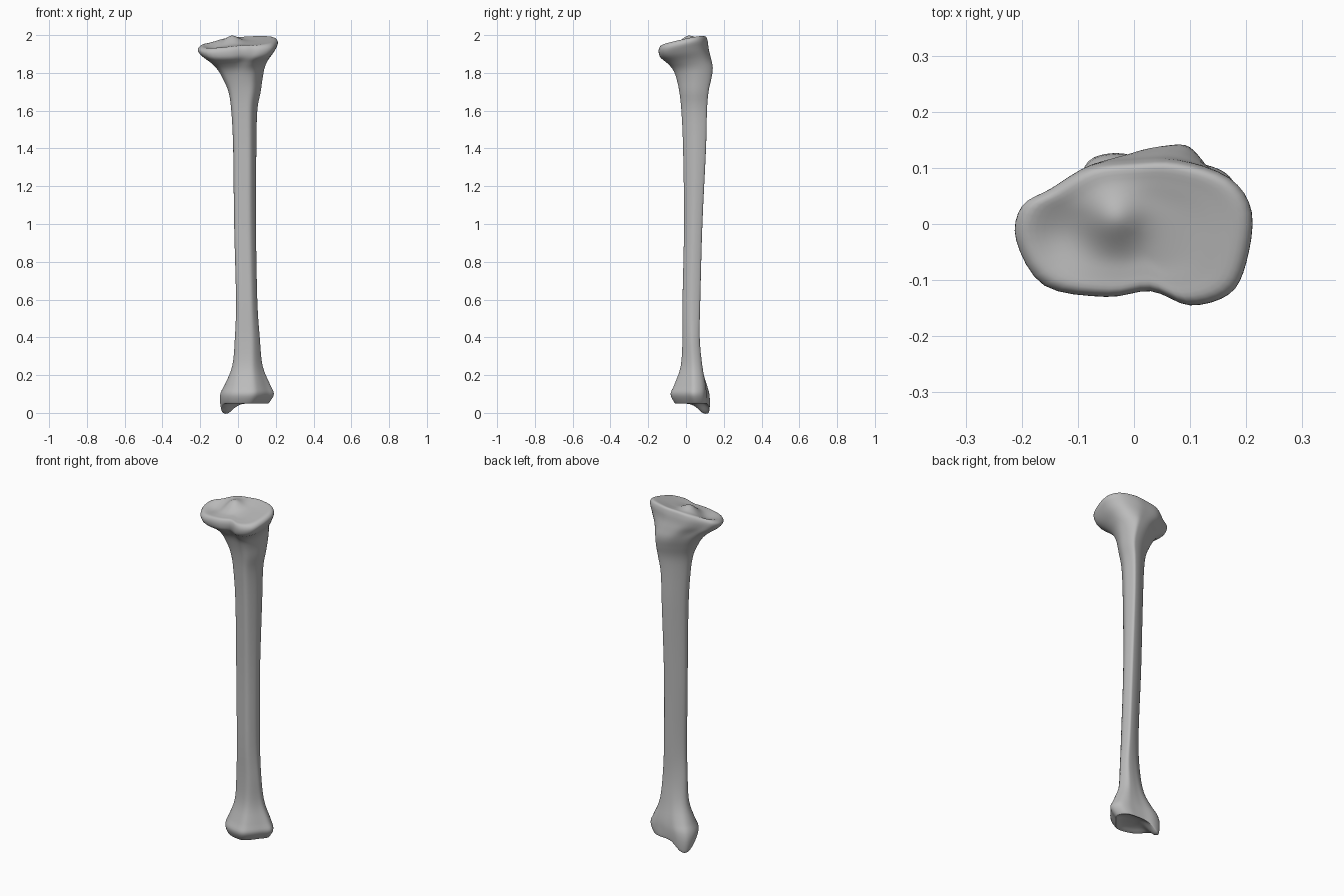
import bpy, bmesh, math
from mathutils import Vector

cube = bpy.data.objects.get("Cube")
if cube:
    bpy.data.objects.remove(cube)

# Cross-section shapes, counter-clockwise from the +x side
PLATEAU = [(.21, .02), (.17, .08), (.08, .11), (0, .11), (-.08, .1), (-.15, .06), (-.2, .03),
           (-.21, -.03), (-.16, -.11), (-.05, -.13), (.03, -.12), (.1, -.145), (.17, -.125), (.2, -.07)]
SHAFT = [(.097, .05), (.094, .08), (.085, .103), (.07, .105), (.045, .098), (.02, .085), (-.01, .06),
         (-.025, .035), (-.02, .005), (0, -.008), (.03, -.013), (.055, -.015), (.072, -.005), (.09, .025)]
ANKLE = [(.19, .04), (.17, .085), (.13, .105), (.08, .11), (.03, .115), (-.03, .125), (-.08, .11),
         (-.095, .06), (-.08, 0), (-.04, -.05), (.02, -.075), (.08, -.08), (.12, -.05), (.16, 0)]

# Height, x range, y range, end-shape weight
STATIONS = [
    (.055, -.09, .165, -.06, .125, 1), (.1, -.095, .19, -.08, .125, 1),
    (.15, -.07, .17, -.06, .115, .8), (.25, -.03, .13, -.027, .09, .45),
    (.4, -.016, .115, -.018, .073, .15), (.6, -.01, .102, -.018, .075, 0),
    (1, -.02, .095, -.01, .086, 0), (1.4, -.025, .097, -.015, .105, 0),
    (1.6, -.035, .102, -.024, .11, 0), (1.7, -.05, .12, -.035, .118, .05),
    (1.77, -.08, .13, -.05, .133, .15), (1.82, -.11, .14, -.07, .14, .35),
    (1.86, -.145, .16, -.1, .13, .7), (1.9, -.185, .19, -.135, .118, 1),
    (1.94, -.21, .21, -.145, .112, 1)]


def normalise(shape):
    """Fit a shape to the unit square."""
    lo = [min(p[i] for p in shape) for i in (0, 1)]
    hi = [max(p[i] for p in shape) for i in (0, 1)]
    return [Vector([(p[i] - lo[i]) / (hi[i] - lo[i]) for i in (0, 1)]) for p in shape]


def catmull(a, b, c, d, t):
    return .5 * (2 * b + (c - a) * t + (2 * a - 5 * b + 4 * c - d) * t * t
                 + (3 * b - a - 3 * c + d) * t ** 3)


def clamp(v):
    return max(0, min(1, v))


def bump(p, x, y, radius):
    return math.exp(-((p.x - x) ** 2 + (p.y - y) ** 2) / radius ** 2)


def shape_ends(p):
    """Tilt the plateau, raise its central ridge and pull down the ankle knob."""
    q = p.copy()
    q.z += clamp((p.z - 1.8) / .12) * (.22 * p.y + .08 * p.x)
    top = clamp((p.z - 1.945) / .01)
    q.z += top * (.036 * bump(p, -.035, .01, .05) - .018 * bump(p, -.13, -.02, .06))
    q.z -= clamp((.12 - p.z) / .06) * .058 * bump(p, -.06, .1, .05)
    return q


def inner_ring(ring, scale, z):
    mid = sum(ring, Vector()) / len(ring)
    return [Vector((mid.x + (p.x - mid.x) * scale, mid.y + (p.y - mid.y) * scale, z)) for p in ring]


# Control rings from the ankle up to the knee
plateau, shaft, ankle = map(normalise, (PLATEAU, SHAFT, ANKLE))
rings = []
for z, x0, x1, y0, y1, weight in STATIONS:
    end = plateau if z > 1 else ankle
    ring = []
    for s, e in zip(shaft, end):
        uv = s.lerp(e, weight)
        ring.append(Vector((x0 + (x1 - x0) * uv.x, y0 + (y1 - y0) * uv.y, z)))
    rings.append(ring)
bottom, top = rings[0], rings[-1]
rings = ([inner_ring(bottom, s, z) for s, z in ((.02, .07), (.35, .068), (.65, .062), (.9, .052))]
         + rings
         + [inner_ring(top, s, z) for s, z in ((.92, 1.965), (.7, 1.965), (.45, 1.962), (.22, 1.962), (.02, 1.962))])

# Smooth around each ring, then along the length
AROUND, ALONG = 4, 4
fine = []
for ring in rings:
    n = len(ring)
    fine.append([catmull(ring[i - 1], ring[i], ring[(i + 1) % n], ring[(i + 2) % n], k / AROUND)
                 for i in range(n) for k in range(AROUND)])
last = len(fine) - 1
rows = []
for i in range(last):
    for k in range(ALONG):
        rows.append([catmull(a, b, c, d, k / ALONG) for a, b, c, d in zip(
            fine[max(i - 1, 0)], fine[i], fine[i + 1], fine[min(i + 2, last)])])
rows.append(fine[last])

# Skin the rings
bm = bmesh.new()
grid = [[bm.verts.new(shape_ends(p)) for p in row] for row in rows]
for low, high in zip(grid, grid[1:]):
    for i in range(len(low)):
        j = (i + 1) % len(low)
        bm.faces.new((low[i], low[j], high[j], high[i]))
bm.faces.new(grid[0][::-1])
bm.faces.new(grid[-1])
bmesh.ops.recalc_face_normals(bm, faces=bm.faces)
mesh = bpy.data.meshes.new("shin_bone")
bm.to_mesh(mesh)
bm.free()
bone = bpy.data.objects.new("shin_bone", mesh)
bpy.context.collection.objects.link(bone)

# Plain grey bone
grey = bpy.data.materials.new("bone_grey")
grey.use_nodes = True
colour = (.5, .5, .5, 1)
grey.diffuse_color = colour
grey.node_tree.nodes["Principled BSDF"].inputs["Base Color"].default_value = colour
mesh.materials.append(grey)

bpy.context.view_layer.objects.active = bone
bone.select_set(True)
bpy.ops.object.shade_smooth_by_angle(angle=math.radians(50))
